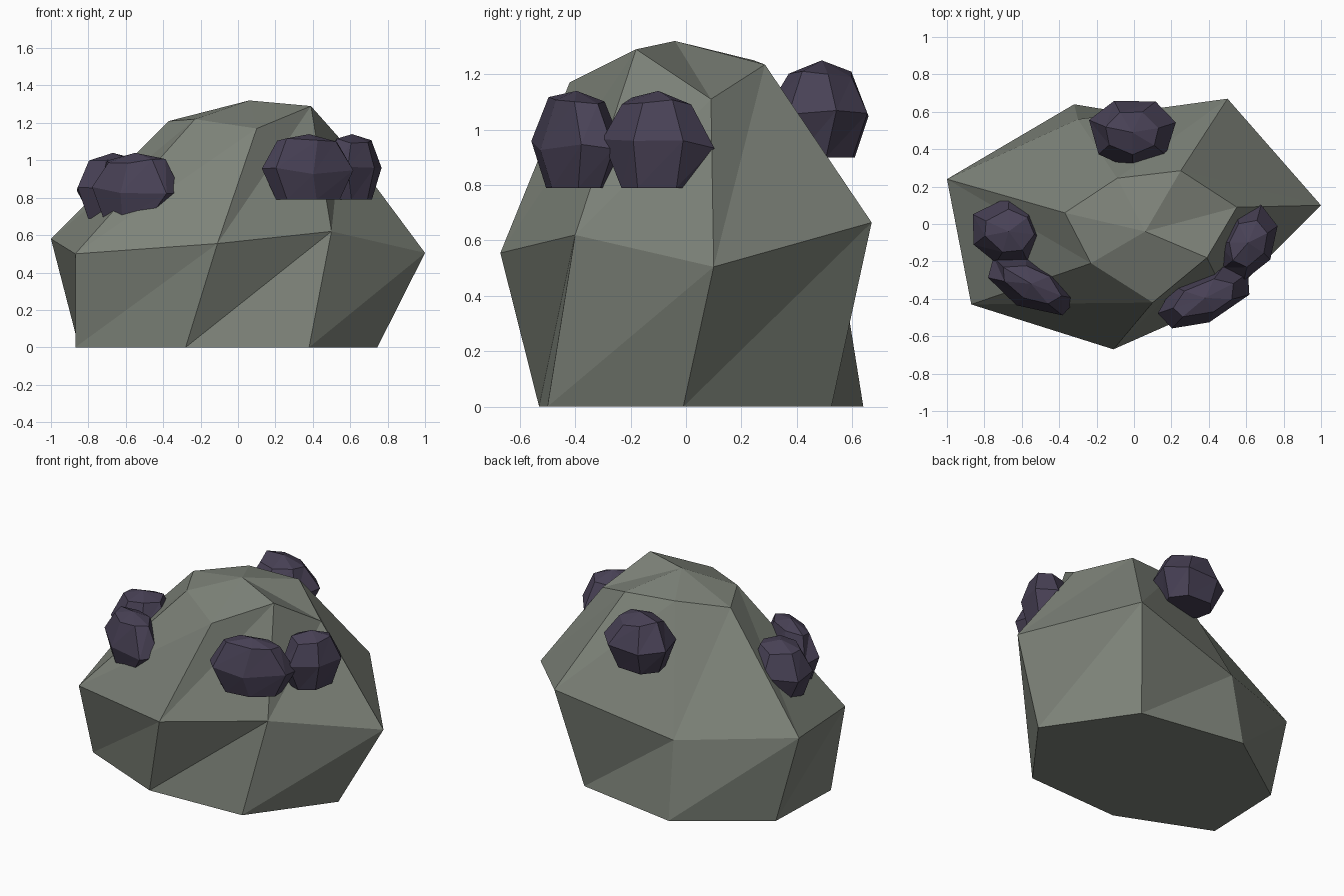
import bpy
import bmesh
import math
import random
from mathutils import Vector, Matrix

default_cube = bpy.data.objects.get("Cube")
if default_cube:
    bpy.data.objects.remove(default_cube, do_unlink=True)


def make_material(name, colour):
    material = bpy.data.materials.new(name)
    material.use_nodes = True
    material.diffuse_color = colour
    shader = material.node_tree.nodes["Principled BSDF"]
    shader.inputs["Base Color"].default_value = colour
    shader.inputs["Roughness"].default_value = 0.9
    return material


def build_stone(name, rings, apex, material):
    """Skin stacked rings with triangles, fan the crown and close the flat base."""
    bm = bmesh.new()
    loops = [[bm.verts.new(point) for point in ring] for ring in rings]
    peak = bm.verts.new(apex)
    count = len(loops[0])
    for lower, upper in zip(loops, loops[1:]):
        for i in range(count):
            j = (i + 1) % count
            bm.faces.new((lower[i], lower[j], upper[j]))
            bm.faces.new((lower[i], upper[j], upper[i]))
    crown = loops[-1]
    for i in range(count):
        bm.faces.new((crown[i], crown[(i + 1) % count], peak))
    bm.faces.new(list(reversed(loops[0])))
    bmesh.ops.recalc_face_normals(bm, faces=bm.faces)
    mesh = bpy.data.meshes.new(name)
    bm.to_mesh(mesh)
    bm.free()
    mesh.materials.append(material)
    stone = bpy.data.objects.new(name, mesh)
    bpy.context.collection.objects.link(stone)
    return stone


def build_lump(name, centre, half_size, turn, seed, material):
    """Small faceted nodule with a flat underside and a domed crown."""
    rng = random.Random(seed)
    sides = 7
    height = 0.35
    spin = Matrix.Rotation(math.radians(turn), 3, "Z")
    phase = rng.uniform(0, math.tau / sides)
    # Each layer: height fraction, radius fraction, height jitter
    layers = ((0, 0.72, 0), (0.43, 1.04, 0.07), (0.88, 0.66, 0.06))
    rings = []
    for level, radius, wobble in layers:
        ring = []
        for i in range(sides):
            angle = phase + math.tau * i / sides + rng.uniform(-0.12, 0.12)
            reach = radius * rng.uniform(0.95, 1.05)
            local = Vector((half_size[0] * reach * math.cos(angle),
                            half_size[1] * reach * math.sin(angle),
                            height * (level + rng.uniform(-wobble, wobble))))
            ring.append(spin @ local + Vector(centre))
        rings.append(ring)
    apex = Vector(centre) + Vector((0, 0, height))
    return build_stone(name, rings, apex, material)


stone_grey = make_material("stone_grey", (0.21, 0.23, 0.195, 1))
dark_purple = make_material("dark_purple", (0.065, 0.053, 0.092, 1))

# Boulder: foot, widest ring and shoulder, each running counterclockwise
foot = [(-0.87, -0.28, 0), (-0.28, -0.53, 0), (0.38, -0.5, 0), (0.745, -0.01, 0),
        (0.38, 0.525, 0), (-0.32, 0.64, 0), (-0.85, 0.27, 0)]
belly = [(-0.87, -0.43, 0.5), (-0.11, -0.67, 0.555), (0.5, -0.4, 0.62),
         (1, 0.1, 0.505), (0.5, 0.67, 0.665), (-0.3, 0.56, 0.5), (-1, 0.24, 0.58)]
shoulder = [(-0.23, -0.21, 1.22), (0.1, -0.42, 1.17), (0.39, -0.18, 1.29),
            (0.55, 0.09, 1.11), (0.25, 0.285, 1.235), (-0.09, 0.245, 1.25),
            (-0.37, 0.06, 1.21)]
build_stone("boulder", [foot, belly, shoulder], (0.06, -0.04, 1.32), stone_grey)

# Ore nodules: name, centre of underside, half sizes, turn in degrees
nodules = [
    ("right_rear_nodule", (-0.67, -0.04, 0.69), (0.2, 0.18), 0),
    ("right_front_nodule", (-0.55, -0.32, 0.69), (0.26, 0.13), -24),
    ("left_rear_nodule", (0.61, -0.1, 0.79), (0.2, 0.145), 70),
    ("left_front_nodule", (0.38, -0.395, 0.79), (0.26, 0.13), 22),
    ("back_nodule", (-0.01, 0.49, 0.9), (0.225, 0.185), 0),
]
for seed, (name, centre, half_size, turn) in enumerate(nodules):
    build_lump(name, centre, half_size, turn, seed, dark_purple)
